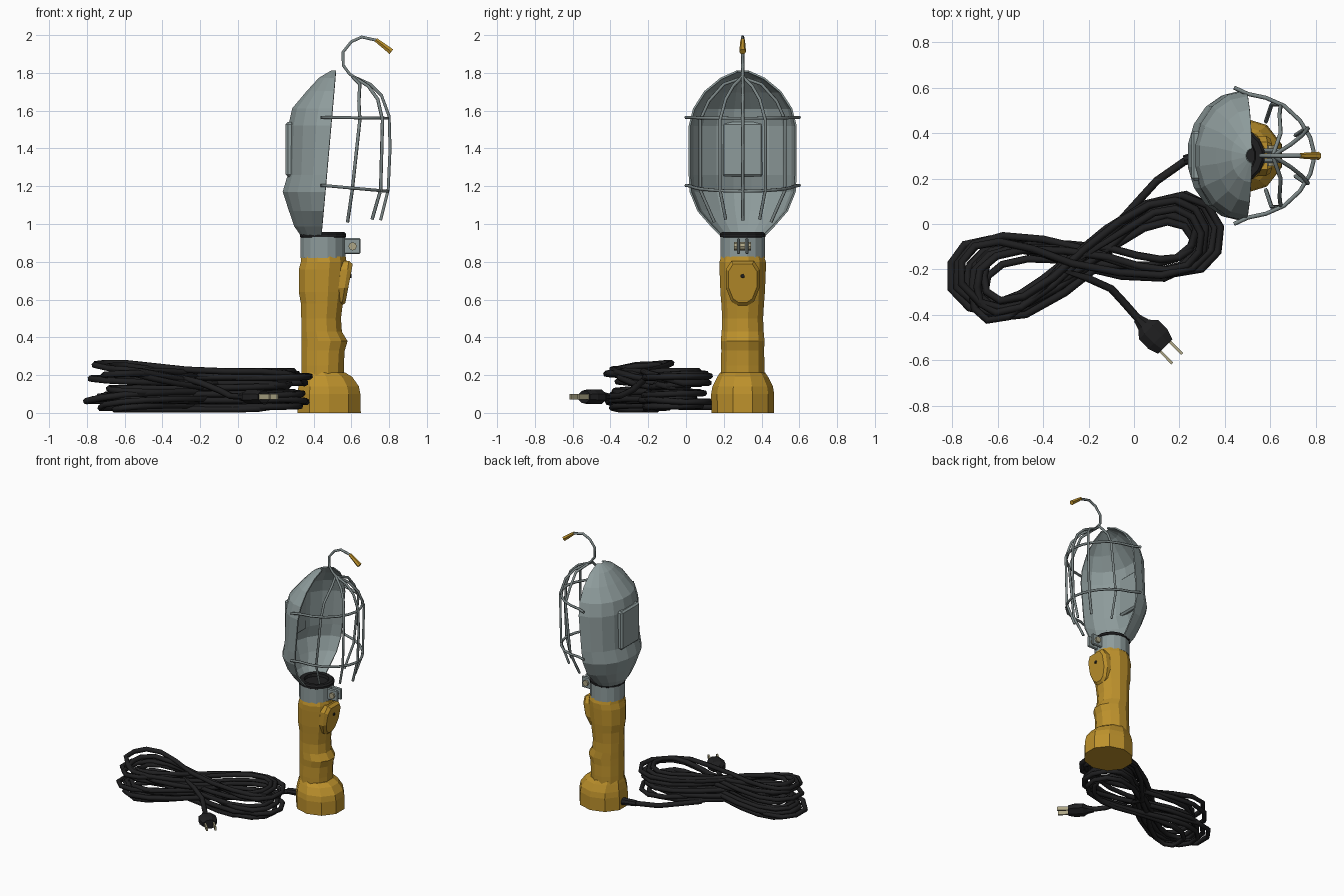
import bpy, bmesh, math, random
from mathutils import Vector

if "Cube" in bpy.data.objects:
    bpy.data.objects.remove(bpy.data.objects["Cube"])

random.seed(23)
CY = 0.30  # lamp axis in y


def material(name, rgb):
    m = bpy.data.materials.new(name)
    m.diffuse_color = (*rgb, 1)
    m.use_nodes = True
    m.node_tree.nodes["Principled BSDF"].inputs["Base Color"].default_value = m.diffuse_color
    return m


YELLOW = material("yellow_plastic", (0.51, 0.285, 0.025))
GREY = material("grey_metal", (0.27, 0.33, 0.33))
STEEL = material("wire_steel", (0.20, 0.24, 0.24))
BLACK = material("black_rubber", (0.014, 0.014, 0.015))
BRASS = material("pale_brass", (0.42, 0.38, 0.24))


def finish(name, bm, mat):
    bmesh.ops.recalc_face_normals(bm, faces=bm.faces)
    me = bpy.data.meshes.new(name)
    bm.to_mesh(me)
    bm.free()
    me.materials.append(mat)
    ob = bpy.data.objects.new(name, me)
    bpy.context.collection.objects.link(ob)
    return ob


def loft(name, rings, mat, closed=True, caps=True):
    """Skin a list of equal-length point rings."""
    bm = bmesh.new()
    rows = [[bm.verts.new(p) for p in r] for r in rings]
    n = len(rows[0])
    for a, b in zip(rows, rows[1:]):
        for i in range(n if closed else n - 1):
            j = (i + 1) % n
            bm.faces.new((a[i], a[j], b[j], b[i]))
    if caps:
        bm.faces.new(rows[0])
        bm.faces.new(rows[-1])
    return finish(name, bm, mat)


def ellipse(z, x0, x1, ry, n=12, turn=0.5):
    """Horizontal ring between x0 and x1 around the lamp axis."""
    cx, rx = (x0 + x1) / 2, (x1 - x0) / 2
    angles = [2 * math.pi * (i + turn) / n for i in range(n)]
    k = 1 / math.cos(math.pi / n) if turn else 1
    return [(cx + rx * k * math.cos(a), CY + ry * math.sin(a), z) for a in angles]


def box(name, lo, hi, mat, bevel=0.0):
    bm = bmesh.new()
    bmesh.ops.create_cube(bm, size=1)
    for v in bm.verts:
        v.co = [l + (h - l) * (c + 0.5) for l, h, c in zip(lo, hi, v.co)]
    if bevel:
        bmesh.ops.bevel(bm, geom=bm.edges[:], offset=bevel, segments=1, affect='EDGES')
    return finish(name, bm, mat)


def rod(name, a, b, r0, r1, mat, n=8):
    """Tapered cylinder from a to b."""
    a, b = Vector(a), Vector(b)
    q = (b - a).to_track_quat('Z', 'Y')
    ring = lambda c, r: [c + q @ Vector((r * math.cos(2 * math.pi * i / n),
                                         r * math.sin(2 * math.pi * i / n), 0)) for i in range(n)]
    return loft(name, [ring(a, r0), ring(b, r1)], mat)


def tube(name, pts, radius, mat):
    """Round wire along a path, turned into a mesh."""
    cu = bpy.data.curves.new(name, 'CURVE')
    cu.dimensions = '3D'
    cu.bevel_depth, cu.bevel_resolution, cu.use_fill_caps = radius, 1, True
    sp = cu.splines.new('POLY')
    sp.points.add(len(pts) - 1)
    for p, co in zip(sp.points, pts):
        p.co = (*co, 1)
    tmp = bpy.data.objects.new(name + "_path", cu)
    bpy.context.collection.objects.link(tmp)
    dg = bpy.context.evaluated_depsgraph_get()
    me = bpy.data.meshes.new_from_object(tmp.evaluated_get(dg))
    bpy.data.objects.remove(tmp)
    me.materials.clear()
    me.materials.append(mat)
    ob = bpy.data.objects.new(name, me)
    bpy.context.collection.objects.link(ob)


# Handle grip with finger waves on its front, and flared foot
grip = [(0.15, .335, .56, .12), (.25, .335, .56, .12), (.33, .335, .565, .117),
        (.38, .335, .58, .12), (.43, .335, .55, .115), (.50, .335, .545, .112),
        (.58, .333, .555, .117), (.64, .322, .565, .122), (.76, .322, .575, .127),
        (.80, .333, .575, .127), (.828, .335, .57, .118)]
loft("handle", [ellipse(*r) for r in grip], YELLOW)
foot = [(0, .315, .65, .165), (.10, .315, .648, .167), (.14, .32, .64, .16),
        (.19, .33, .605, .135), (.215, .337, .565, .118)]
loft("handle_foot", [ellipse(*r, n=10) for r in foot], YELLOW)

# Shield-shaped switch housing, leaning outward to its top, and its button
shield = [(-.06, .805), (.06, .805), (.088, .76), (.088, .66), (.06, .59), (.025, .565),
          (-.025, .565), (-.06, .59), (-.088, .66), (-.088, .76)]
loft("switch_housing", [[(x + .16 * (z - .79), CY + y * s, .69 + (z - .69) * s) for y, z in shield]
                        for x, s in ((.52, 1), (.585, 1), (.605, .85))], YELLOW)
rod("switch_button", (.585, CY, .725), (.602, CY, .725), .013, .010, BLACK)

# Collar clamp with screwed ears
loft("collar", [ellipse(z, .332, .568, .12, 16) for z in (.82, .932)], GREY)
for s in (-1, 1):
    box("clamp_ear", (.55, CY + s * .022 - .009, .84), (.648, CY + s * .022 + .009, .925), GREY, .006)
rod("clamp_screw", (.607, CY - .045, .882), (.607, CY + .045, .882), .022, .022, BRASS)

# Lamp socket: black ring with a recessed bore
loft("socket_ring", [ellipse(z, .45 - r, .45 + r, r, 16) for z, r in
                     ((.925, .112), (.932, .123), (.947, .123), (.957, .112), (.955, .085), (.935, .08))], BLACK)

# Half-open reflector shell: z, back x, half width
shell = [(.94, .335, .115), (.99, .30, .165), (1.07, .272, .235), (1.17, .238, .276),
         (1.26, .265, .281), (1.52, .268, .281), (1.61, .288, .258), (1.70, .365, .20),
         (1.77, .43, .115), (1.808, .495, .03)]
rows = []
for z, back, hw in shell:
    rim = .442 + (z - .935) * .088
    rows.append([(rim - (rim - back) * math.cos(a), CY + hw * math.sin(a), z)
                 for a in (math.pi * (i / 9 - .5) for i in range(10))])
ob = loft("reflector", rows, GREY, closed=False, caps=False)
mod = ob.modifiers.new("thickness", 'SOLIDIFY')
mod.thickness, mod.offset = .010, 0
box("reflector_back_panel", (.252, CY - .11, 1.25), (.295, CY + .11, 1.54), GREY, .012)

# Cage ribs: (x, y offset, z)
centre = [(.60, 0, 1.785), (.70, 0, 1.74), (.76, 0, 1.68), (.80, 0, 1.57), (.805, 0, 1.4),
          (.795, 0, 1.18), (.755, 0, 1.02)]
middle = [(.61, 0, 1.78), (.69, .05, 1.73), (.74, .09, 1.66), (.765, .12, 1.55),
          (.755, .12, 1.18), (.71, .09, 1.025)]
outer = [(.61, 0, 1.775), (.645, .10, 1.74), (.64, .18, 1.65), (.645, .225, 1.55),
         (.605, .225, 1.18), (.58, .15, 1.01)]
tube("cage_rib_centre", [(x, CY + y, z) for x, y, z in centre], .009, STEEL)
for s in (-1, 1):
    for path, n in ((middle, "middle"), (outer, "outer")):
        tube("cage_rib_" + n, [(x, CY + s * y, z) for x, y, z in path], .009, STEEL)

# Cage hoops hooked over the reflector rim
half = [(.44, .30), (.50, .272), (.58, .255), (.66, .22), (.73, .155), (.775, .08), (.79, .02)]
hoop = half + [(x, -y) for x, y in reversed(half)]
for z, tilt in ((1.565, -.015), (1.205, -.09)):
    tube("cage_hoop", [(x, CY + y, z + tilt * (x - .44)) for x, y in hoop], .009, STEEL)

# Hanging hook with a yellow sleeve
hook = [(.65, 1.755), (.59, 1.795), (.557, 1.84), (.556, 1.91), (.60, 1.965), (.655, 1.99), (.735, 1.972)]
tube("hook", [(x, CY, z) for x, z in hook], .009, STEEL)
rod("hook_sleeve", (.73, CY, 1.975), (.812, CY, 1.912), .012, .018, YELLOW, 6)

# Cord: lead from the foot, loose figure-eight coil, tail to the plug
ca, sa = math.cos(math.radians(13)), math.sin(math.radians(13))
TURNS, STEPS = 12, 20
keys, crossings = [], []
for k in range(2 * TURNS + 2):
    tight = ((k // 2) * .382 + (k % 2) * .5) % 1      # evenly mixed loop sizes
    keys.append((.615 - .17 * tight, .19 - .10 * tight, random.uniform(-.05, .05) * tight,
                 random.uniform(-.05, .05)))
    crossings.append((random.uniform(-.12, .12), random.uniform(-.03, .03)))
coil = []
for i in range(TURNS * STEPS):
    t = i / STEPS * 2
    k = int(t + .5)
    f = max(0, (t + .5 - k - .5) * 2) ** 2            # size changes near the crossing
    A, B, off, dz = (a + (b - a) * f for a, b in zip(keys[k], keys[k + 1]))
    ang = math.pi * t + math.pi / 2
    near = 1 - abs(math.cos(ang))                     # 1 at the crossing
    cu, cv = crossings[int(t + .5)] if near < .01 else crossings[round(t)]
    u = A * math.cos(ang) + cu * near
    v = B * math.sin(2 * ang) + off + cv * near
    level = i / (TURNS * STEPS)
    lift = .09 * max(0, -u / .5) * max(0, level - .6) / .4 * (1 - max(0, -u - .4) * 3)
    z = min(.22, max(.019, .03 + .18 * level + dz)) + lift
    coil.append((-.21 + u * ca - v * sa, -.148 + u * sa + v * ca, z))
lead = [(.33, CY, .05), (.24, .288, .05), (.10, .19, .03), (.0, .08, .03), (-.10, -.03, .03)]
tail = [(-.32, -.20, .19), (-.2, -.24, .16), (-.1, -.285, .12), (-.04, -.35, .09), (.03, -.43, .085)]
tube("cord", lead + coil + tail, .0175, BLACK)
rod("cord_strain_relief", (.34, CY + .01, .05), (.22, .28, .05), .03, .022, BLACK)

# Plug body with two blades
d = Vector((.70, -.71, 0))
side = Vector((.71, .70, 0))
up = Vector((0, 0, 1))
p0 = Vector((.015, -.415, .085))
sections = [(0, .022, .02), (.04, .035, .028), (.07, .065, .042), (.13, .065, .042), (.175, .048, .034)]
loft("plug_body", [[p0 + d * t + side * w * math.cos(a) + up * h * math.sin(a)
                    for a in (math.pi * (i + .5) / 4 for i in range(8))]
                   for t, w, h in sections], BLACK)
for s in (-1, 1):
    loft("plug_blade", [[p0 + d * t + side * (s * .03 + a) + up * b
                         for a, b in ((-.006, -.014), (.006, -.014), (.006, .014), (-.006, .014))]
                        for t in (.15, .25)], BRASS)
